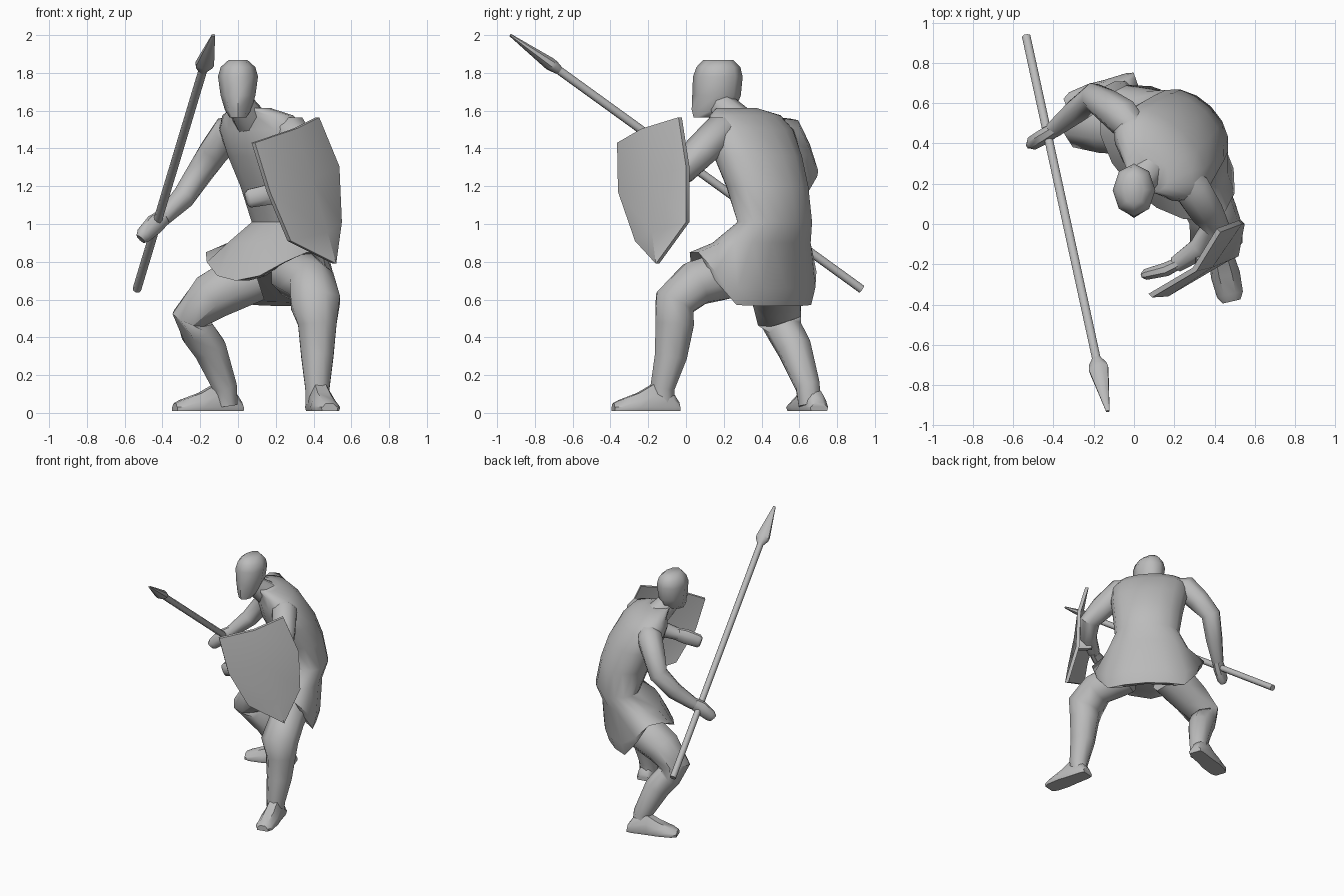
import bpy, bmesh, math
from mathutils import Vector

grey = bpy.data.materials.new("plain grey")
grey.diffuse_color = (0.5, 0.5, 0.5, 1)


def finish(name, bm, angle=50):
    bmesh.ops.recalc_face_normals(bm, faces=bm.faces)
    me = bpy.data.meshes.new(name)
    bm.to_mesh(me)
    bm.free()
    me.materials.append(grey)
    ob = bpy.data.objects.new(name, me)
    bpy.context.collection.objects.link(ob)
    bpy.ops.object.select_all(action='DESELECT')
    bpy.context.view_layer.objects.active = ob
    ob.select_set(True)
    bpy.ops.object.shade_smooth_by_angle(angle=math.radians(angle))
    return ob


def loft(name, rings, angle=50):
    """Skin a list of equal-length point rings and cap both ends."""
    bm = bmesh.new()
    vs = [[bm.verts.new(p) for p in r] for r in rings]
    n = len(vs[0])
    for a, b in zip(vs, vs[1:]):
        for i in range(n):
            j = (i + 1) % n
            bm.faces.new((a[i], a[j], b[j], b[i]))
    bm.faces.new(vs[0])
    bm.faces.new(vs[-1])
    return finish(name, bm, angle)


def tube(name, pts, ref=(0, 0, 1), n=8, angle=50):
    """Tube through (x, y, z, half width, half height) stations."""
    c = [Vector(p[:3]) for p in pts]
    rings = []
    for i, p in enumerate(pts):
        t = (c[min(i + 1, len(c) - 1)] - c[max(i - 1, 0)]).normalized()
        side = t.cross(Vector(ref)).normalized()
        up = side.cross(t)
        w, h = p[3] * 1.05, p[-1] * 1.05
        rings.append([c[i] + side * w * math.cos(a) + up * h * math.sin(a)
                      for a in ((k + 0.5) * math.tau / n for k in range(n))])
    return loft(name, rings, angle)


# Body directions: the torso is turned 45 degrees towards its right
LEFT = Vector((1, -1, 0)).normalized()
FWD = Vector((-1, -1, 0)).normalized()


def body_ring(x, y, z, w, d, hem=None, n=16):
    ring = []
    for k in range(n):
        a = k * math.tau / n
        s = math.sin(a)
        p = Vector((x, y, z)) + LEFT * w * math.cos(a) + FWD * d * s
        if hem:  # the hem lies over the thighs and hangs low at the back and crotch
            rise = min(1, max(0, (s + 0.72) / 0.72))
            p.z = hem + (0.85 - hem) * rise - 0.15 * max(0, s - 0.55) / 0.45
        ring.append(p)
    return ring


# Tunic with skirt, from hem to collar
loft("tunic", [
    body_ring(0.17, 0.36, 0.62, 0.30, 0.16, 0.585),
    body_ring(0.165, 0.355, 0.62, 0.395, 0.22, 0.566),
    body_ring(0.165, 0.355, 0.66, 0.41, 0.25, 0.66),
    body_ring(0.205, 0.40, 0.90, 0.31, 0.21),
    body_ring(0.27, 0.47, 1.01, 0.235, 0.16),
    body_ring(0.23, 0.43, 1.20, 0.255, 0.18),
    body_ring(0.18, 0.38, 1.36, 0.275, 0.192),
    body_ring(0.13, 0.34, 1.50, 0.285, 0.165),
    body_ring(0.105, 0.315, 1.575, 0.235, 0.125),
    body_ring(0.065, 0.265, 1.615, 0.12, 0.09)], 60)

# Neck and head
tube("neck", [(0.08, 0.28, 1.53, 0.09), (0.04, 0.22, 1.59, 0.08), (0.01, 0.175, 1.64, 0.07)])
head_rows = [(1.565, 0.045, 0.04, 0.15), (1.605, 0.07, 0.03, 0.26), (1.68, 0.092, 0.033, 0.29),
             (1.78, 0.106, 0.037, 0.30), (1.83, 0.092, 0.055, 0.288), (1.868, 0.05, 0.09, 0.25)]
loft("head", [[(w * math.cos(a), (y0 + y1) / 2 + (y1 - y0) / 2 * math.sin(a), z)
               for a in (k * math.tau / 8 for k in range(8))]
              for z, w, y0, y1 in head_rows], 60)

# Arms with hands
tube("right_arm", [
    (0.04, 0.44, 1.51, 0.055), (-0.055, 0.53, 1.48, 0.09), (-0.13, 0.585, 1.38, 0.08),
    (-0.20, 0.63, 1.275, 0.07), (-0.29, 0.56, 1.14, 0.06), (-0.40, 0.47, 1.03, 0.042)], (1, -1, 0))
tube("right_hand", [
    (-0.385, 0.475, 1.045, 0.035, 0.04), (-0.44, 0.44, 1.00, 0.04, 0.052),
    (-0.50, 0.405, 0.94, 0.036, 0.042), (-0.515, 0.395, 0.92, 0.02, 0.03)])
tube("left_arm", [
    (0.19, 0.27, 1.515, 0.055), (0.285, 0.18, 1.485, 0.092), (0.355, 0.07, 1.38, 0.084),
    (0.405, -0.015, 1.28, 0.07), (0.33, -0.12, 1.22, 0.058), (0.21, -0.20, 1.17, 0.042)])
tube("left_hand", [
    (0.23, -0.19, 1.175, 0.03, 0.045), (0.16, -0.225, 1.155, 0.035, 0.055),
    (0.06, -0.25, 1.135, 0.028, 0.05), (0.045, -0.255, 1.13, 0.015, 0.035)])

# Legs, each one bent tube from hip to ankle
tube("left_leg", [(0.28, 0.28, 0.74, 0.12), (0.33, 0.19, 0.725, 0.13), (0.39, 0.05, 0.685, 0.122),
                  (0.41, -0.06, 0.585, 0.112, 0.135), (0.42, -0.06, 0.47, 0.105), (0.42, -0.08, 0.30, 0.088),
                  (0.42, -0.125, 0.13, 0.066), (0.415, -0.12, 0.04, 0.06)], (1, 0, 0))
tube("right_leg", [(0.10, 0.48, 0.72, 0.13), (-0.02, 0.48, 0.68, 0.14), (-0.14, 0.48, 0.615, 0.13),
                   (-0.26, 0.495, 0.50, 0.092, 0.12), (-0.215, 0.525, 0.43, 0.092),
                   (-0.15, 0.575, 0.34, 0.09), (-0.07, 0.645, 0.14, 0.066), (-0.06, 0.655, 0.04, 0.06)], (0, 1, 0))


# Feet, heel to toe: low sole with a raised instep
def foot(name, heel, toe):
    h = Vector((*heel, 0))
    t = Vector((*toe, 0)) - h
    side = t.cross(Vector((0, 0, 1))).normalized()
    prof = [(0, 0.05, 0.055), (0.1, 0.06, 0.11), (0.4, 0.065, 0.15), (0.62, 0.073, 0.105),
            (0.9, 0.066, 0.068), (1, 0.045, 0.05)]
    shape = [(-0.9, 0.01), (0.9, 0.01), (1, 0.03), (0.85, None), (0.45, 1), (-0.45, 1), (-0.85, None), (-1, 0.03)]
    loft(name, [[h + t * f + side * w * u + Vector((0, 0, top * 0.62 if z is None else top if z == 1 else z))
                 for u, z in shape] for f, w, top in prof], 45)


foot("left_foot", (0.405, -0.04), (0.485, -0.385))
foot("right_foot", (0.015, 0.705), (-0.335, 0.58))

# Spear shaft and flattened blade
tip, butt = Vector((-0.13, -0.93, 2.0)), Vector((-0.535, 0.93, 0.655))


def spear(name, prof):
    tube(name, [(*tip.lerp(butt, f), w, d) for f, w, d in prof], angle=50)


spear("spear_shaft", [(0.1, 0.022, 0.022), (1, 0.022, 0.022)])
spear("spear_head", [(0, 0.009, 0.007), (0.113, 0.05, 0.033), (0.124, 0.045, 0.03), (0.14, 0.022, 0.022)])

# Shield: creased plate, rows run from left edge over the ridge to right edge
rows = [[(0.09, -0.365, 1.43), (0.31, -0.235, 1.505), (0.43, -0.04, 1.565)],
        [(0.17, -0.36, 1.17), (0.39, -0.215, 1.235), (0.537, 0.0, 1.305)],
        [(0.28, -0.27, 0.91), (0.475, -0.18, 0.955), (0.55, 0.0, 1.01)]]
bm = bmesh.new()
g = [[bm.verts.new(p) for p in r] for r in rows]
point = bm.verts.new((0.52, -0.16, 0.79))
for a, b in zip(g, g[1:]):
    for i in (0, 1):
        bm.faces.new((a[i], b[i], b[i + 1], a[i + 1]))
for i in (0, 1):
    bm.faces.new((g[2][i], point, g[2][i + 1]))
inner = bmesh.ops.duplicate(bm, geom=bm.verts[:] + bm.edges[:] + bm.faces[:])["geom"]
bmesh.ops.translate(bm, vec=(-0.018, 0.018, 0), verts=[e for e in inner if isinstance(e, bmesh.types.BMVert)])
bmesh.ops.bridge_loops(bm, edges=[e for e in bm.edges if e.is_boundary])
finish("shield", bm, 35)

# Grip holding the shield to the forearm
tube("shield_grip", [(0.29, -0.13, 1.20, 0.035, 0.06), (0.36, -0.20, 1.20, 0.035, 0.06)])
